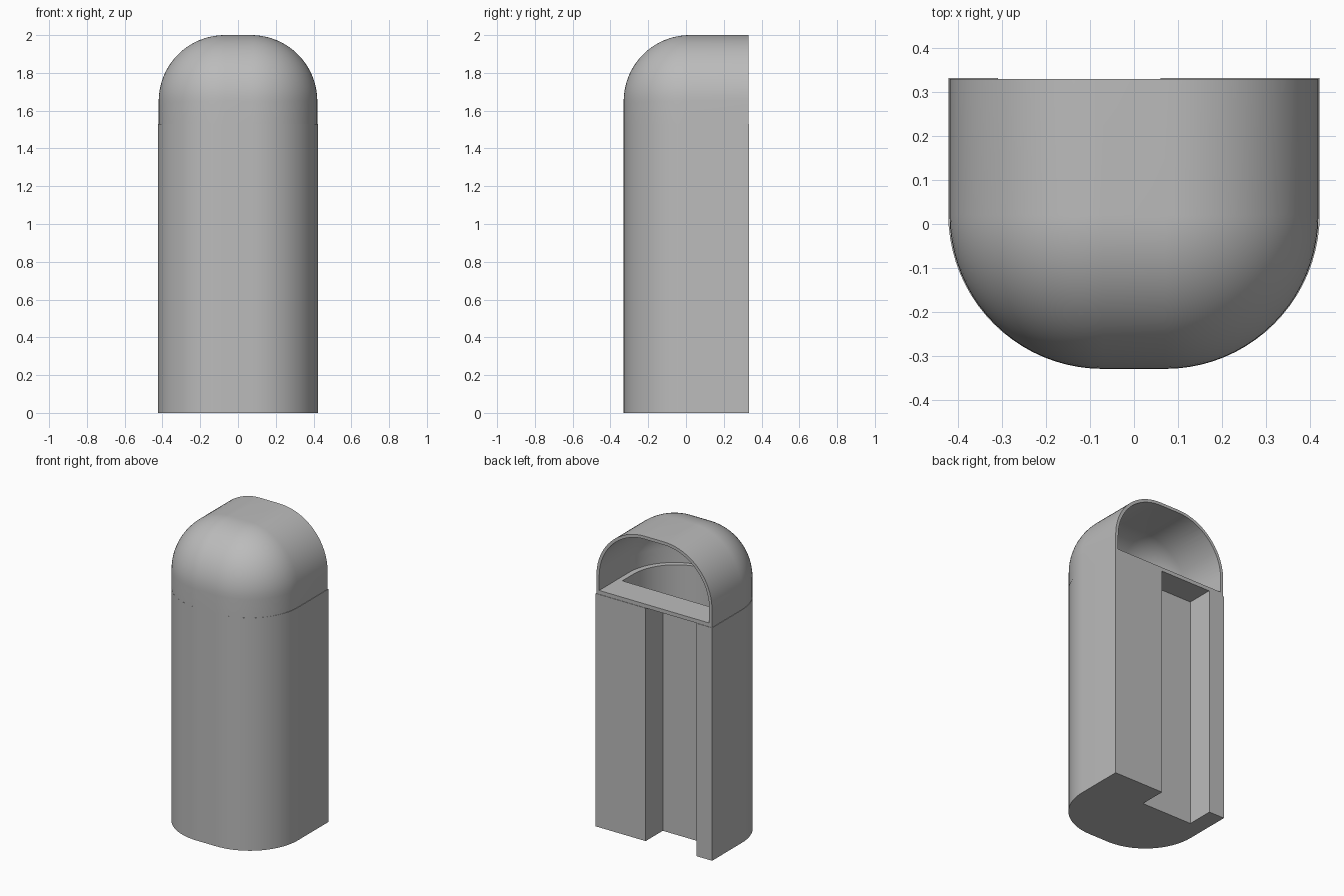
import bpy
import bmesh
from math import sin, cos, pi

old = bpy.data.objects.get("Cube")
if old:
    bpy.data.objects.remove(old)

grey = bpy.data.materials.new("light_grey")
grey.use_nodes = True
colour = (0.5, 0.5, 0.5, 1)
grey.diffuse_color = colour
grey.node_tree.nodes["Principled BSDF"].inputs["Base Color"].default_value = colour

ARC = 20      # segments per rounded corner
EAVE = 1.53   # joint between body and hood
SPRING = 1.65  # height where the hood starts to curve


def plan(half, front, back, radius):
    """Plan outline: square back corners, rounded front corners."""
    right = [(half - radius + radius * cos(a), front + radius - radius * sin(a))
             for a in (i * pi / 2 / ARC for i in range(ARC + 1))]
    left = [(-x, y) for x, y in reversed(right)]
    return [(-half, back)] + [(half, back)] + right + left


def loft(name, layers):
    """Skin a stack of (outline, z) layers and cap both ends."""
    bm = bmesh.new()
    rings = [[bm.verts.new((x, y, z)) for x, y in pts] for pts, z in layers]
    n = len(rings[0])
    for low, high in zip(rings, rings[1:]):
        for i in range(n):
            j = (i + 1) % n
            bm.faces.new((low[i], low[j], high[j], high[i]))
    bm.faces.new(rings[0])
    bm.faces.new(rings[-1])
    bmesh.ops.remove_doubles(bm, verts=bm.verts, dist=0.0001)
    bmesh.ops.recalc_face_normals(bm, faces=bm.faces)
    mesh = bpy.data.meshes.new(name)
    bm.to_mesh(mesh)
    bm.free()
    mesh.materials.append(grey)
    obj = bpy.data.objects.new(name, mesh)
    bpy.context.collection.objects.link(obj)
    return obj


def vault(name, inset, base, back):
    """Straight sided base with a rounded roof and rounded front."""
    half, front, radius = 0.42 - inset, -0.33 + inset, 0.35 - inset
    layers = [(plan(half, front, back, radius), base)]
    for i in range(ARC + 1):
        a = i * pi / 2 / ARC
        d = radius * (1 - cos(a))
        layers.append((plan(half - d, front + d, back, radius - d),
                       SPRING + radius * sin(a)))
    return loft(name, layers)


def cut(target, cutter):
    mod = target.modifiers.new("cut", 'BOOLEAN')
    mod.operation = 'DIFFERENCE'
    mod.solver = 'EXACT'
    mod.object = cutter
    bpy.context.view_layer.objects.active = target
    bpy.ops.object.modifier_apply(modifier=mod.name)


# Body with a square channel running up the back
back = 0.333
channel = [(-0.31, back), (-0.31, 0.155), (0.06, 0.155), (0.06, back)]
outline = plan(0.423, -0.33, back, 0.352)
outline[1:1] = channel
body = loft("body", [(outline, 0), (outline, EAVE)])

# Hood, open at the back, with a floor plate
hood = vault("hood", 0, EAVE, 0.33)
hood_space = vault("hood_space_cutter", 0.02, EAVE + 0.025, 0.5)
cut(hood, hood_space)

# Inner well through the floor plate and down into the body
well_plan = plan(0.365, -0.285, 0.14, 0.31)
well = loft("well_cutter", [(well_plan, 0.03), (well_plan, EAVE + 0.06)])
cut(hood, well)
cut(body, well)

for cutter in (hood_space, well):
    bpy.data.objects.remove(cutter)

# Smooth the curved surfaces, keep the corners crisp
for obj in (body, hood):
    bpy.ops.object.select_all(action='DESELECT')
    obj.select_set(True)
    bpy.context.view_layer.objects.active = obj
    bpy.ops.object.shade_smooth_by_angle(angle=pi / 6)
